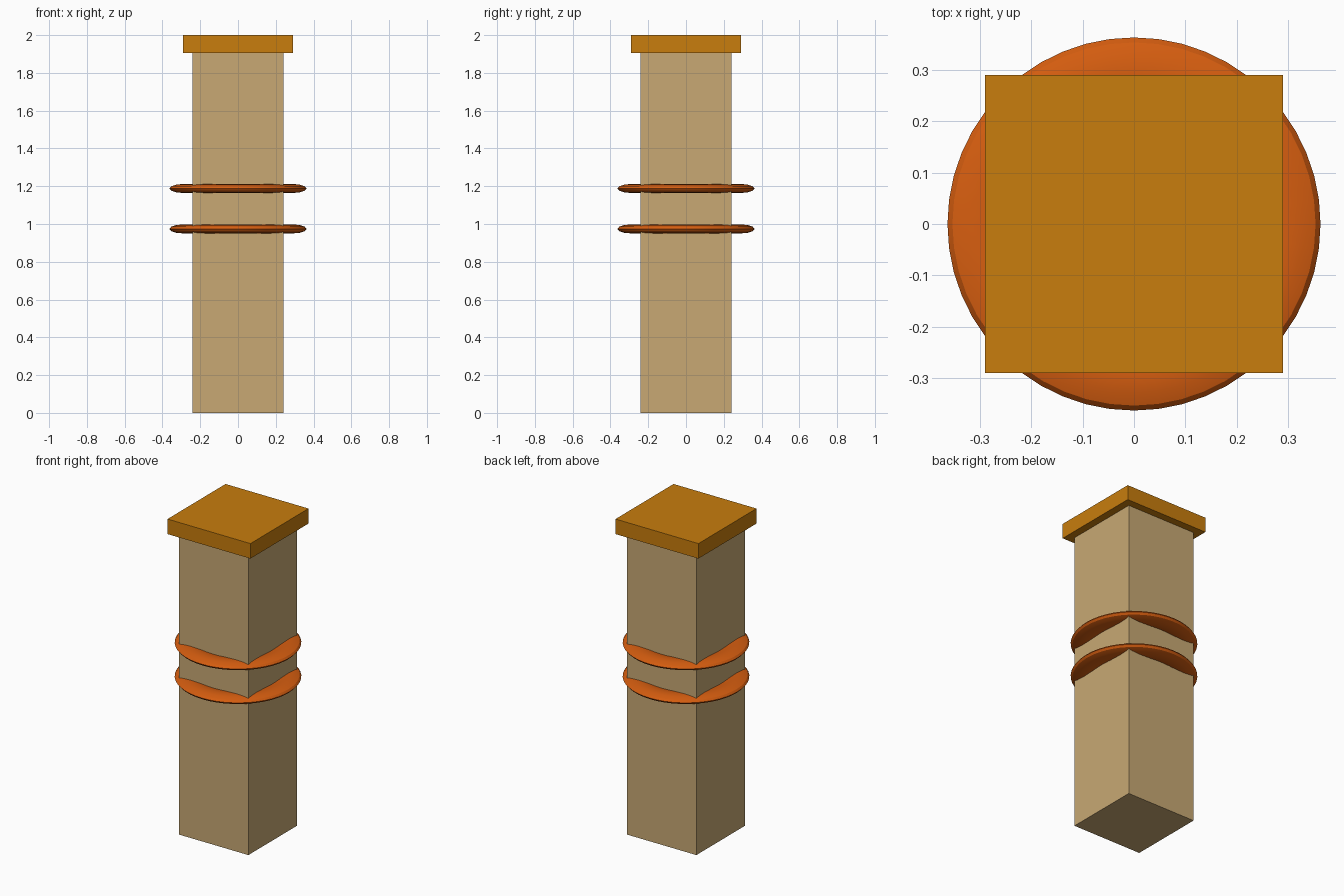
import bpy, math

if "Cube" in bpy.data.objects:
    bpy.data.objects.remove(bpy.data.objects["Cube"])


def material(name, rgb):
    m = bpy.data.materials.new(name)
    m.diffuse_color = (*rgb, 1.0)
    m.use_nodes = True
    m.node_tree.nodes["Principled BSDF"].inputs["Base Color"].default_value = m.diffuse_color
    return m


tan = material("tan wood", (0.578, 0.397, 0.174))
amber = material("amber", (0.578, 0.205, 0.004))
orange = material("burnt orange", (0.68, 0.112, 0.005))


def block(name, half, z0, z1, mat):
    bpy.ops.mesh.primitive_cube_add(size=1, location=(0, 0, (z0 + z1) / 2))
    o = bpy.context.object
    o.name = name
    o.scale = (2 * half, 2 * half, z1 - z0)
    bpy.ops.object.transform_apply(location=False, rotation=False, scale=True)
    o.data.materials.append(mat)


def band(name, z):
    bpy.ops.mesh.primitive_torus_add(major_segments=48, minor_segments=12,
                                     major_radius=0.291, minor_radius=0.072,
                                     location=(0, 0, z))
    o = bpy.context.object
    o.name = name
    o.scale = (1, 1, 0.33)
    bpy.ops.object.transform_apply(location=False, rotation=False, scale=True)
    o.data.materials.append(orange)
    bpy.ops.object.shade_smooth_by_angle(angle=math.radians(30))


# Square post and overhanging cap
block("post", 0.242, 0.0, 1.905, tan)
block("cap", 0.29, 1.905, 2.0, amber)

# Two flattened rope bands around the post
band("lower_band", 0.974)
band("upper_band", 1.188)
